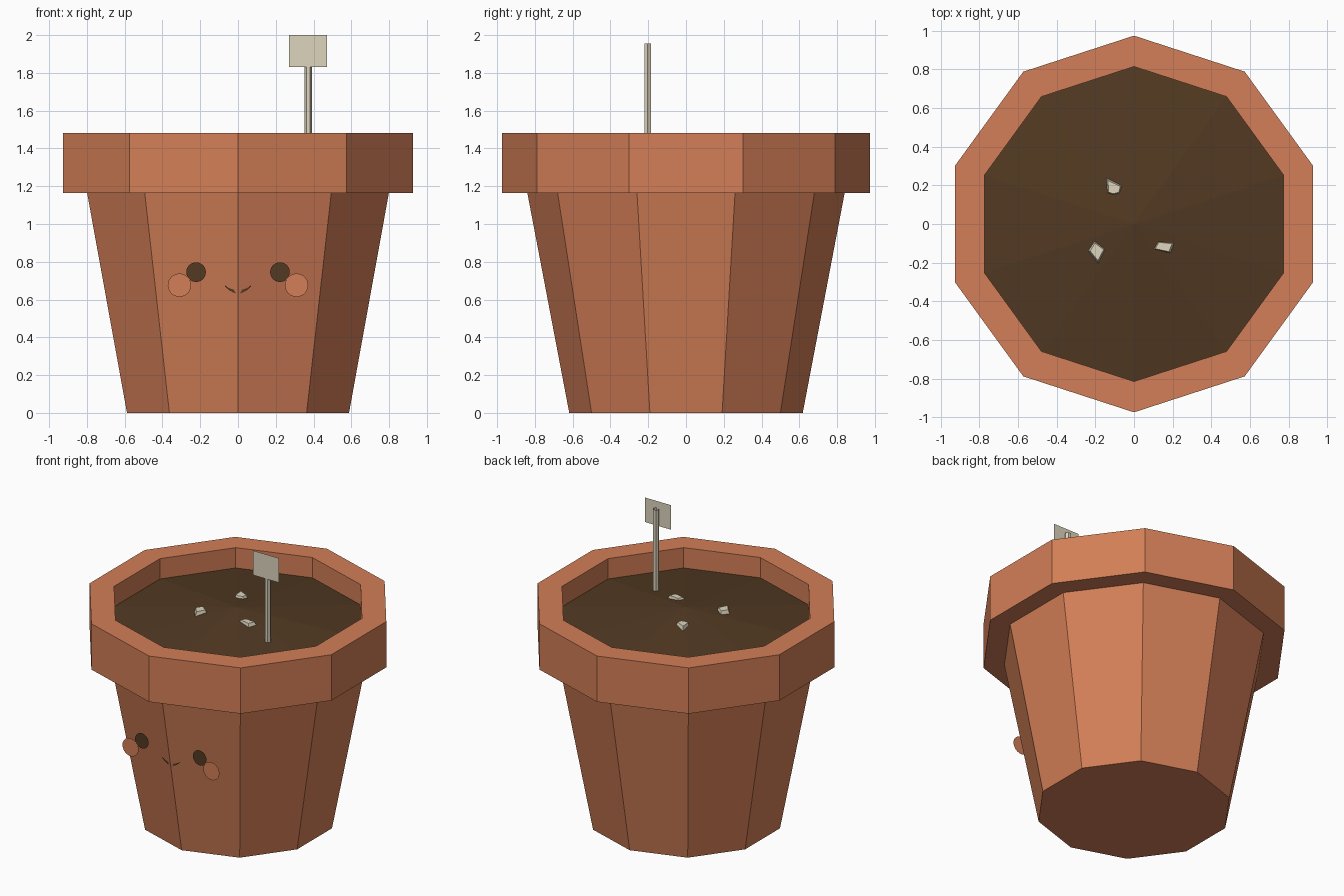
import bpy
import bmesh
import math
from mathutils import Vector

cube = bpy.data.objects.get("Cube")
if cube:
    bpy.data.objects.remove(cube, do_unlink=True)


def material(name, rgb):
    mat = bpy.data.materials.new(name)
    mat.use_nodes = True
    color = (*rgb, 1.0)
    mat.diffuse_color = color
    for node in mat.node_tree.nodes:
        if node.type == 'BSDF_PRINCIPLED':
            node.inputs["Base Color"].default_value = color
    return mat


terracotta = material("terracotta", (0.65, 0.21, 0.095))
dark_soil = material("dark soil brown", (0.084, 0.041, 0.016))
pale = material("pale stone", (0.72, 0.66, 0.51))

SIDES = 10
FACE_Y = -0.735


def finish(name, bm, mat):
    mesh = bpy.data.meshes.new(name)
    bm.to_mesh(mesh)
    bm.free()
    mesh.materials.append(mat)
    obj = bpy.data.objects.new(name, mesh)
    bpy.context.collection.objects.link(obj)
    return obj


def lathe(name, profile, sides, mat, center=(0, 0), turn=math.pi / 2):
    """Faceted surface of revolution; a zero radius becomes a fan centre."""
    bm = bmesh.new()
    rings = []
    for r, z in profile:
        count = sides if r else 1
        rings.append([bm.verts.new((
            center[0] + r * math.cos(turn + math.tau * i / sides),
            center[1] + r * math.sin(turn + math.tau * i / sides), z))
            for i in range(count)])
    for low, high in zip(rings, rings[1:]):
        for i in range(sides):
            j = (i + 1) % sides
            corners = [low[i % len(low)], low[j % len(low)],
                       high[j % len(high)], high[i % len(high)]]
            bm.faces.new(list(dict.fromkeys(corners)))
    return finish(name, bm, mat)


def front_plate(name, outline, y, mat):
    """Thin flat plate facing the front, outlined in x and z."""
    bm = bmesh.new()
    bm.faces.new([bm.verts.new((x, y, z)) for x, z in outline])
    bmesh.ops.recalc_face_normals(bm, faces=bm.faces)
    bm.normal_update()
    for face in bm.faces:
        if face.normal.y > 0:
            face.normal_flip()
    return finish(name, bm, mat)


def disc(x, z, r, steps=24):
    return [(x + r * math.cos(math.tau * i / steps),
             z + r * math.sin(math.tau * i / steps)) for i in range(steps)]


# Pot: base, tapered wall, thick rim and inner lip
lathe("pot", [(0, 0), (0.618, 0), (0.84, 1.165), (0.975, 1.165),
              (0.975, 1.483), (0.815, 1.483), (0.815, 1.3)], SIDES, terracotta)

# Gently mounded soil
lathe("soil", [(0.815, 1.342), (0, 1.45)], SIDES, dark_soil)

# Face: eyes, cheeks and a crescent smile
for side, label in ((1, "left"), (-1, "right")):
    front_plate(label + "_eye", disc(side * 0.222, 0.745, 0.052), FACE_Y - 0.002, dark_soil)
    front_plate(label + "_cheek", disc(side * 0.31, 0.676, 0.062), FACE_Y, terracotta)

steps = [i / 8 for i in range(-8, 9)]
lower = [(0.074 * t, 0.632 + 0.046 * t * t) for t in steps]
upper = [(0.074 * t, 0.650 + 0.028 * t * t) for t in reversed(steps)][1:-1]
front_plate("smile", lower + upper, FACE_Y, dark_soil)

# Plant marker: open six-sided stick and a flat label
lathe("marker_stick", [(0.02, 1.3), (0.02, 1.955)], 6, pale, (0.372, -0.203), 0)
front_plate("marker_label", [(0.27, 1.83), (0.47, 1.83), (0.47, 2.0), (0.27, 2.0)],
            -0.222, pale)


# Angular pebbles poking out of the soil
def pebble(name, outline):
    bm = bmesh.new()
    mid = sum((Vector(p) for p in outline), Vector((0, 0))) / len(outline)
    base = [bm.verts.new((x, y, 1.41)) for x, y in outline]
    top = []
    for p in outline:
        q = mid.lerp(Vector(p), 0.75)
        top.append(bm.verts.new((q.x, q.y, 1.44)))
    bm.faces.new(top)
    for i in range(len(base)):
        j = (i + 1) % len(base)
        bm.faces.new((base[i], base[j], top[j], top[i]))
    bmesh.ops.recalc_face_normals(bm, faces=bm.faces)
    return finish(name, bm, pale)


pebble("back_pebble", [(-0.145, 0.24), (-0.14, 0.16), (-0.11, 0.148),
                       (-0.07, 0.158), (-0.06, 0.2)])
pebble("right_pebble", [(-0.205, -0.085), (-0.238, -0.14), (-0.185, -0.205),
                        (-0.145, -0.13)])
pebble("left_pebble", [(0.095, -0.132), (0.19, -0.152), (0.212, -0.096),
                       (0.12, -0.088)])
